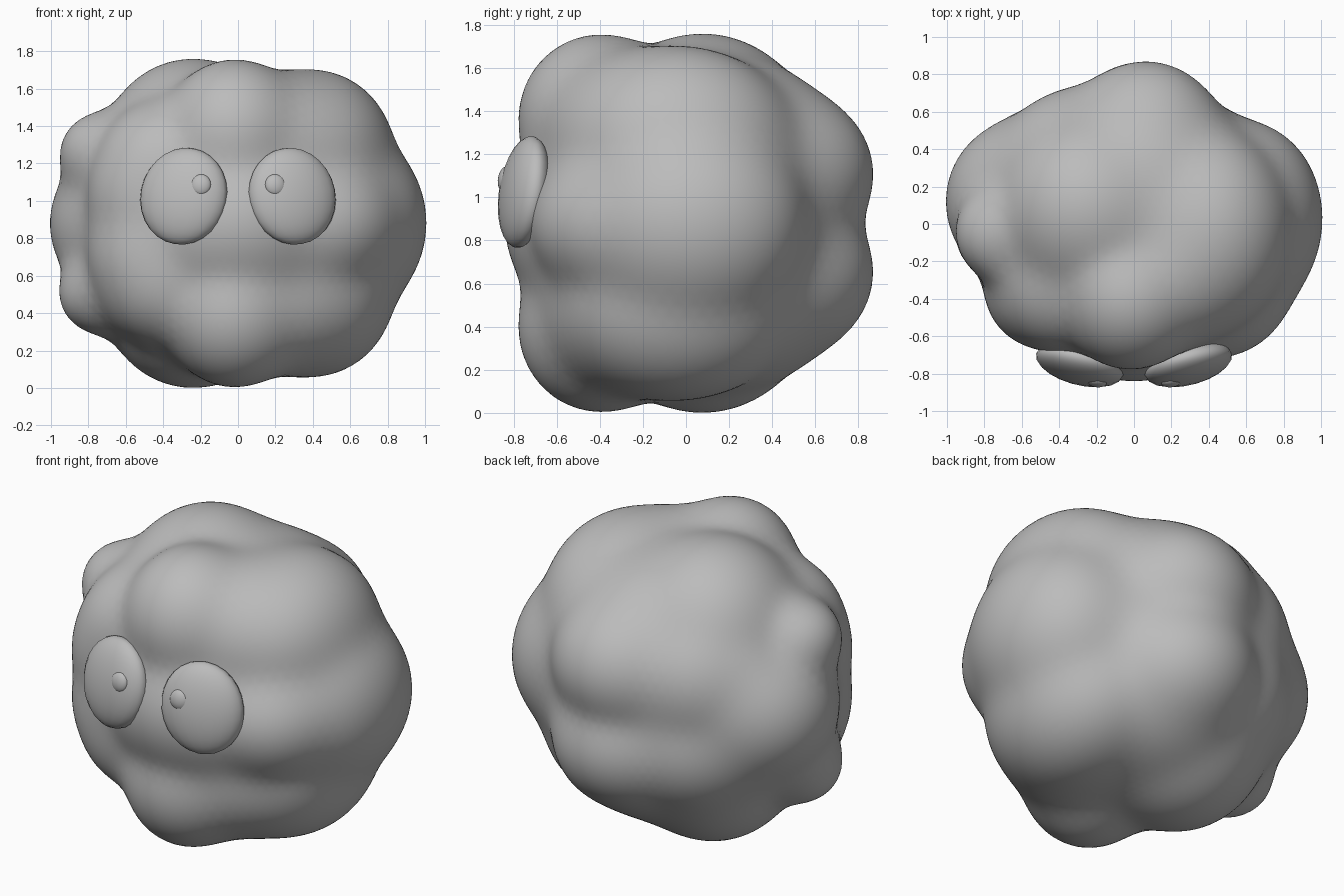
import bpy, bmesh, math

cube = bpy.data.objects.get("Cube")
if cube:
    bpy.data.objects.remove(cube, do_unlink=True)

grey = bpy.data.materials.new("grey")
grey.use_nodes = True
grey.diffuse_color = (0.5, 0.5, 0.5, 1)
grey.node_tree.nodes["Principled BSDF"].inputs["Base Color"].default_value = (0.5, 0.5, 0.5, 1)

MIDDLE = 0.88   # height of the body centre
BLEND = 0.035   # softness of the creases between lobes

# Lobes of the body: centre, radii, and whether it repeats below the middle
LOBES = [
    ((0, 0, 0), (0.84, 0.73, 0.79), False),             # core
    ((-0.02, -0.40, 0.49), (0.36, 0.37, 0.38), True),   # brow
    ((0.22, -0.24, 0.42), (0.38, 0.40, 0.37), True),    # left brow
    ((-0.38, -0.31, 0.32), (0.35, 0.35, 0.33), True),   # right brow
    ((-0.25, 0.08, 0.40), (0.46, 0.48, 0.47), True),    # crown
    ((0.40, -0.04, 0.38), (0.42, 0.52, 0.43), True),    # left crown
    ((0.60, 0.03, 0), (0.40, 0.50, 0.47), False),       # left side
    ((0.45, -0.32, 0), (0.38, 0.38, 0.34), False),      # left cheek
    ((-0.60, 0.12, 0), (0.40, 0.42, 0.40), False),      # right side
    ((-0.72, -0.05, 0.37), (0.23, 0.24, 0.22), True),   # right knob
    ((-0.48, -0.36, 0.15), (0.30, 0.29, 0.32), True),   # right cheek
    ((0, -0.34, 0), (0.52, 0.49, 0.46), False),         # muzzle
    ((0.06, 0.40, 0.23), (0.43, 0.46, 0.40), True),     # back
    ((0.02, 0.25, 0.35), (0.45, 0.41, 0.39), True),     # upper back
    ((-0.30, 0.35, 0.20), (0.37, 0.36, 0.37), True),    # right back
    ((-0.45, 0.25, 0.13), (0.35, 0.32, 0.38), True),    # right flank
]
lobes = []
for c, r, paired in LOBES:
    for s in ((1, -1) if paired else (1,)):
        lobes.append((c[0], c[1], c[2] * s, *r))


def field(p):
    """Soft union of the lobes; negative inside."""
    total = 0
    for cx, cy, cz, rx, ry, rz in lobes:
        q = math.hypot((p.x - cx) / rx, (p.y - cy) / ry, (p.z - cz) / rz)
        total += math.exp(min(40, (1 - q) * min(rx, ry, rz) / BLEND))
    return 0.73 - total


def surface(d):
    """Point where a ray from the centre leaves the body."""
    near, far = 0.5, 1.2
    for _ in range(13):
        mid = (near + far) / 2
        if field(d * mid) < 0:
            near = mid
        else:
            far = mid
    return d * near


def finish(bm, name):
    mesh = bpy.data.meshes.new(name)
    bm.to_mesh(mesh)
    bm.free()
    mesh.materials.append(grey)
    mesh.shade_smooth()
    ob = bpy.data.objects.new(name, mesh)
    bpy.context.collection.objects.link(ob)
    return ob


# Lumpy body
bm = bmesh.new()
bmesh.ops.create_icosphere(bm, subdivisions=5, radius=1)
for v in bm.verts:
    v.co = surface(v.co.normalized())
bmesh.ops.smooth_vert(bm, verts=bm.verts, factor=0.5,
                      use_axis_x=True, use_axis_y=True, use_axis_z=True)
body = finish(bm, "body")
body.location.z = MIDDLE
body.modifiers.new("round", "SUBSURF").levels = 1


def ball(name, place, radii, turn):
    bm = bmesh.new()
    bmesh.ops.create_uvsphere(bm, u_segments=20, v_segments=14, radius=1)
    ob = finish(bm, name)
    ob.location, ob.scale, ob.rotation_euler = place, radii, turn


# Eyes and pupils
for side, s in (("left", 1), ("right", -1)):
    ball(side + "_eye", (0.29 * s, -0.75, 1.025), (0.24, 0.105, 0.262),
         (-0.16, -0.15 * s, 0.28 * s))
    ball(side + "_pupil", (0.2 * s, -0.84, 1.085), (0.057, 0.032, 0.059),
         (-0.16, 0, 0.15 * s))
